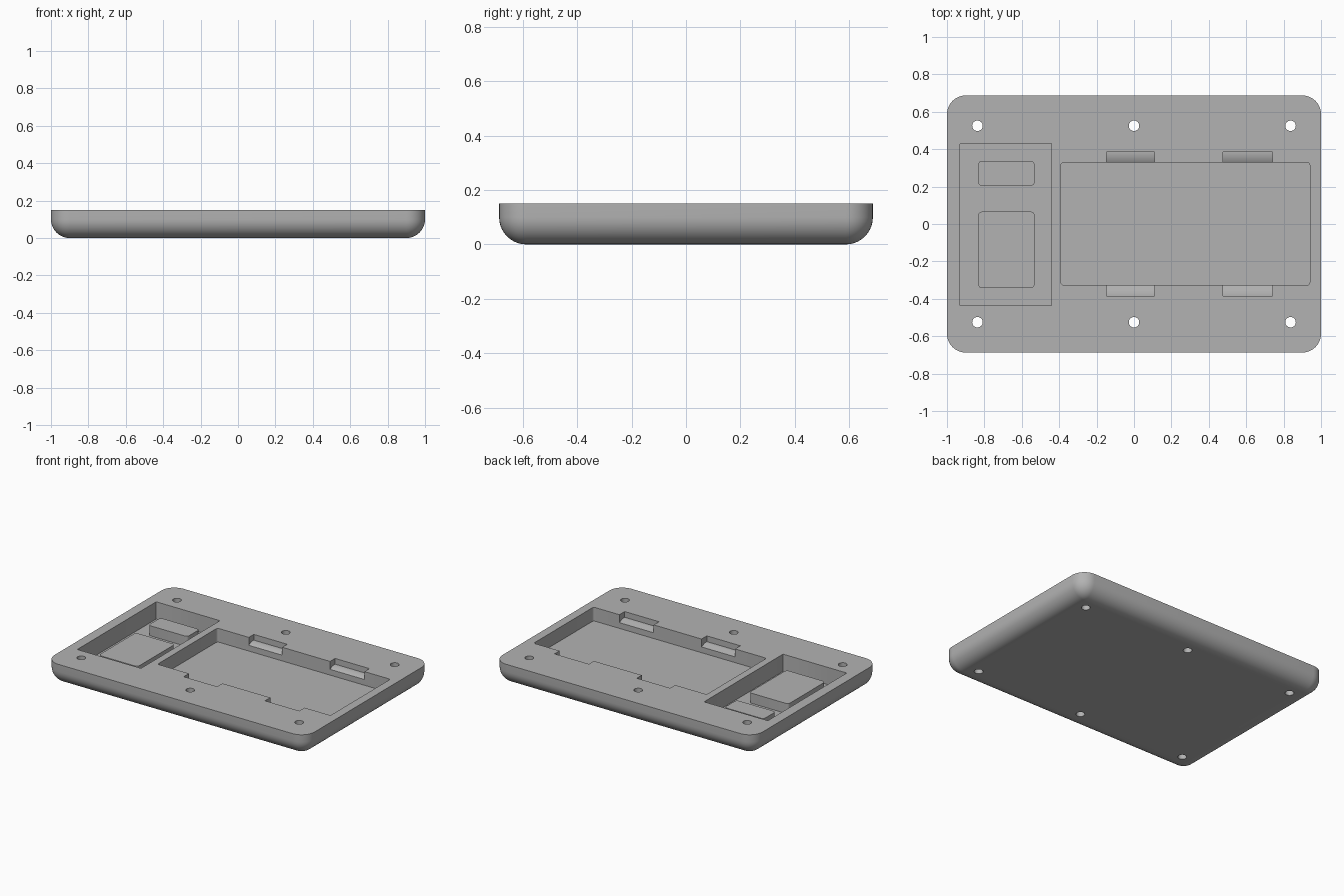
import bpy, bmesh, math

if "Cube" in bpy.data.objects:
    bpy.data.objects.remove(bpy.data.objects["Cube"])

H = 0.15          # plate height
R = 0.10          # plan corner and underside radius

grey = bpy.data.materials.new("plain_grey")
grey.diffuse_color = (0.45, 0.45, 0.45, 1)
grey.use_nodes = True
grey.node_tree.nodes["Principled BSDF"].inputs["Base Color"].default_value = grey.diffuse_color


def outline(x0, x1, y0, y1, r, seg):
    """Rounded rectangle as a list of points, counter-clockwise."""
    if r <= 0:
        return [(x0, y0), (x1, y0), (x1, y1), (x0, y1)]
    pts = []
    centres = [(x1 - r, y1 - r), (x0 + r, y1 - r), (x0 + r, y0 + r), (x1 - r, y0 + r)]
    for q, (cx, cy) in enumerate(centres):
        for i in range(seg + 1):
            a = math.pi / 2 * (q + i / seg)
            pts.append((cx + r * math.cos(a), cy + r * math.sin(a)))
    return pts


def loft(name, rings):
    """Solid through a stack of rings of 3D points, capped at both ends."""
    bm = bmesh.new()
    loops = [[bm.verts.new(p) for p in ring] for ring in rings]
    n = len(loops[0])
    for a, b in zip(loops, loops[1:]):
        for i in range(n):
            j = (i + 1) % n
            bm.faces.new((a[i], a[j], b[j], b[i]))
    bm.faces.new(loops[0][::-1])
    bm.faces.new(loops[-1])
    bmesh.ops.recalc_face_normals(bm, faces=bm.faces)
    me = bpy.data.meshes.new(name)
    bm.to_mesh(me)
    bm.free()
    me.materials.append(grey)
    ob = bpy.data.objects.new(name, me)
    bpy.context.collection.objects.link(ob)
    return ob


def prism(name, x0, x1, y0, y1, z0, z1, r=0.0, seg=5):
    pts = outline(x0, x1, y0, y1, r, seg)
    return loft(name, [[(x, y, z) for x, y in pts] for z in (z0, z1)])


# Plate with a rounded underside
rings = []
for i in range(11):
    a = math.pi / 2 * i / 10
    inset = R * (1 - math.sin(a)) * 0.999
    z = R * (1 - math.cos(a))
    pts = outline(-1 + inset, 1 - inset, -0.687 + inset, 0.687 - inset, R - inset, 10)
    rings.append([(x, y, z) for x, y in pts])
rings.append([(x, y, H) for x, y in outline(-1, 1, -0.687, 0.687, R, 10)])
plate = loft("plate", rings)

# Pockets
TOP = H + 0.05
cutters = [
    prism("small_pocket_cutter", -0.93, -0.44, -0.437, 0.43, 0.03, TOP, 0.004, 2),
    prism("large_pocket_cutter", -0.39, 0.94, -0.327, 0.33, 0.055, TOP, 0.015, 4),
]

# Finger notches with a sloping lip, on both long sides of the large pocket
profile = [(0.28, TOP), (0.385, TOP), (0.385, 0.11), (0.357, 0.11), (0.33, 0.095), (0.28, 0.095)]
for x0, x1 in ((-0.148, 0.109), (0.477, 0.741)):
    for s in (1, -1):
        cutters.append(loft("notch_cutter", [[(x, s * y, z) for y, z in profile] for x in (x0, x1)]))

# Screw holes
for x in (-0.837, 0, 0.837):
    for y in (-0.525, 0.525):
        cutters.append(prism("screw_hole_cutter", x - 0.028, x + 0.028, y - 0.028, y + 0.028,
                             -0.05, TOP, 0.028, 8))
        bm = bmesh.new()
        bm.from_mesh(cutters[-1].data)
        bmesh.ops.remove_doubles(bm, verts=bm.verts, dist=0.0005)
        bm.to_mesh(cutters[-1].data)
        bm.free()

# Cut the plate
for c in cutters:
    m = plate.modifiers.new(c.name, 'BOOLEAN')
    m.operation = 'DIFFERENCE'
    m.solver = 'EXACT'
    m.object = c
bpy.context.view_layer.update()
cut = bpy.data.meshes.new_from_object(plate.evaluated_get(bpy.context.evaluated_depsgraph_get()))
plate.modifiers.clear()
plate.data = cut
for c in cutters:
    bpy.data.objects.remove(c)

# Raised pads in the small pocket
pads = [
    prism("short_pad", -0.833, -0.532, 0.204, 0.337, 0.025, 0.10, 0.02),
    prism("long_pad", -0.833, -0.532, -0.342, 0.066, 0.025, 0.10, 0.02),
]

# Smooth shading that keeps crisp edges
for ob in [plate] + pads:
    ob.select_set(True)
bpy.context.view_layer.objects.active = plate
bpy.ops.object.shade_smooth_by_angle(angle=math.radians(30))
